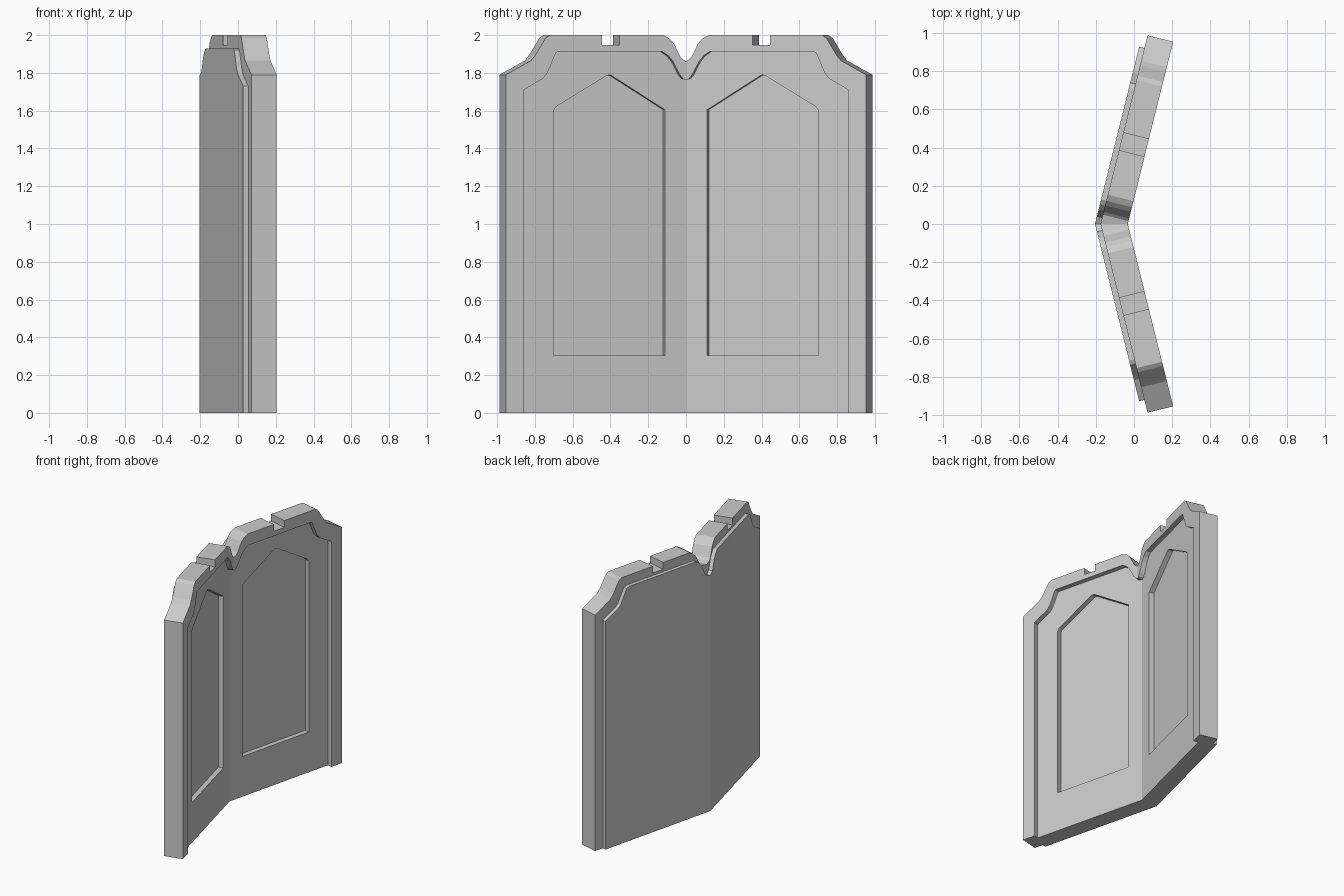
import bpy, bmesh, math

if "Cube" in bpy.data.objects:
    bpy.data.objects.remove(bpy.data.objects["Cube"])

ANG = math.radians(14)
SA, CA = math.sin(ANG), math.cos(ANG)
X0 = -0.175          # fold line of the main board's rear face
THICK = 0.138


def place(s, z, t):
    """Wing coordinates (s along wing, t through thickness) to world."""
    if s == 0:
        s = t * SA / CA          # mitre at the fold
    return (X0 + s * SA + t * CA, s * CA - t * SA if s else 0.0, z)


def folded_slab(name, outline, t0, t1):
    """Extrude an outline through the wing thickness, mirrored across the fold."""
    bm = bmesh.new()
    n = len(outline)
    for side in (1, -1):
        rings = []
        for t in (t0, t1):
            pts = [place(s, z, t) for s, z in outline]
            rings.append([bm.verts.new((x, side * y, z)) for x, y, z in pts])
        a, b = rings
        bm.faces.new(a)
        bm.faces.new(b[::-1])
        for i in range(n):
            j = (i + 1) % n
            if outline[i][0] == 0 and outline[j][0] == 0:
                continue         # left open: welded to the other wing
            bm.faces.new((a[i], b[i], b[j], a[j]))
    bmesh.ops.remove_doubles(bm, verts=bm.verts, dist=1e-5)
    bmesh.ops.recalc_face_normals(bm, faces=bm.faces)
    me = bpy.data.meshes.new(name)
    bm.to_mesh(me)
    bm.free()
    ob = bpy.data.objects.new(name, me)
    bpy.context.collection.objects.link(ob)
    return ob


def carve(target, cutter):
    cutter.hide_render = True
    mod = target.modifiers.new("carve", 'BOOLEAN')
    mod.operation = 'DIFFERENCE'
    mod.solver = 'EXACT'
    mod.object = cutter
    bpy.context.view_layer.update()
    dg = bpy.context.evaluated_depsgraph_get()
    me = bpy.data.meshes.new_from_object(target.evaluated_get(dg))
    target.modifiers.clear()
    target.data = me
    bpy.data.objects.remove(cutter)


# Main board with shaped shoulders and central dip
board = folded_slab("main_board", [
    (0, 0), (1.017, 0), (1.017, 1.79), (0.88, 1.865), (0.855, 1.895),
    (0.80, 1.985), (0.777, 2.0), (0.158, 2.0), (0.125, 1.982), (0.10, 1.955),
    (0.065, 1.885), (0.05, 1.87), (0, 1.862)], 0, THICK)

# Open-bottomed recess inside the front rim
carve(board, folded_slab("recess_cutter", [
    (0, -0.1), (0.92, -0.1), (0.92, 1.71), (0.815, 1.77), (0.79, 1.80),
    (0.745, 1.905), (0.735, 1.912), (0.163, 1.912), (0.13, 1.89),
    (0.105, 1.86), (0.068, 1.79), (0.05, 1.77), (0, 1.762)], 0.101, 0.2))

# Pointed inset panels
carve(board, folded_slab("panel_cutter", [
    (0.141, 0.305), (0.747, 0.305), (0.747, 1.60), (0.735, 1.62),
    (0.459, 1.785), (0.445, 1.79), (0.43, 1.785), (0.141, 1.605)], 0.064, 0.12))

# Slots in the top edge
carve(board, folded_slab("slot_cutter", [
    (0.398, 1.948), (0.492, 1.948), (0.492, 2.1), (0.398, 2.1)], -0.1, 0.25))

# Thin rear panel following the board outline
folded_slab("rear_panel", [
    (0, 0), (0.948, 0), (0.948, 1.73), (0.835, 1.79), (0.81, 1.815),
    (0.755, 1.92), (0.73, 1.93), (0.125, 1.93), (0.10, 1.915),
    (0.07, 1.88), (0.035, 1.805), (0, 1.787)], -0.028, 0)
